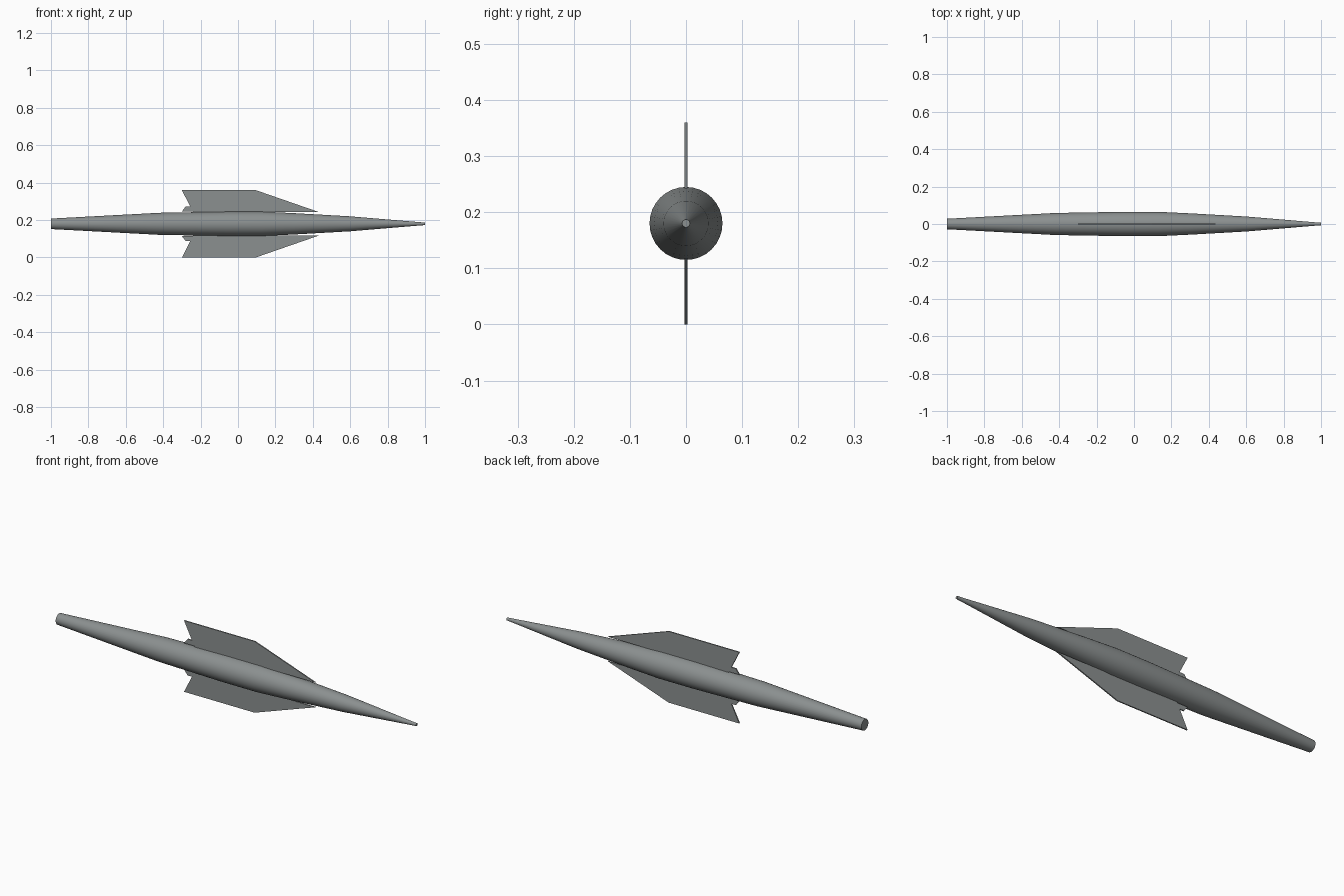
import bpy, bmesh, math

if "Cube" in bpy.data.objects:
    bpy.data.objects.remove(bpy.data.objects["Cube"])

CZ = 0.18  # height of the long axis

grey = bpy.data.materials.new("steel grey")
grey.diffuse_color = (0.26, 0.28, 0.28, 1)
grey.use_nodes = True
grey.node_tree.nodes["Principled BSDF"].inputs["Base Color"].default_value = grey.diffuse_color


def finish(name, bm):
    bmesh.ops.recalc_face_normals(bm, faces=bm.faces)
    mesh = bpy.data.meshes.new(name)
    bm.to_mesh(mesh)
    bm.free()
    mesh.materials.append(grey)
    obj = bpy.data.objects.new(name, mesh)
    bpy.context.collection.objects.link(obj)
    return obj


def lathe(name, profile, sides=32):
    """Closed body of rings (x, radius) around the long axis."""
    bm = bmesh.new()
    rings = []
    for x, r in profile:
        rings.append([bm.verts.new((x, r * math.cos(2 * math.pi * i / sides),
                                    CZ + r * math.sin(2 * math.pi * i / sides)))
                      for i in range(sides)])
    for a, b in zip(rings, rings[1:]):
        for i in range(sides):
            j = (i + 1) % sides
            bm.faces.new((a[i], a[j], b[j], b[i]))
    bm.faces.new(rings[0])
    bm.faces.new(rings[-1])
    return finish(name, bm)


def plate(name, outline, side, thickness=0.006):
    """Flat plate in the xz plane; heights are measured from the axis."""
    bm = bmesh.new()
    face = bm.faces.new([bm.verts.new((x, -thickness / 2, CZ + side * h))
                         for x, h in outline])
    new = bmesh.ops.extrude_face_region(bm, geom=[face])["geom"]
    bmesh.ops.translate(bm, vec=(0, thickness, 0),
                        verts=[v for v in new if isinstance(v, bmesh.types.BMVert)])
    return finish(name, bm)


# Slender body, blunt at the tail and fine at the nose
body = lathe("body", [(-1, 0.028), (-0.42, 0.059), (-0.06, 0.065), (0.13, 0.065),
                      (0.3, 0.057), (0.6, 0.04), (0.97, 0.009), (1, 0.007)])
bpy.context.view_layer.objects.active = body
body.select_set(True)
bpy.ops.object.shade_smooth_by_angle(angle=math.radians(30))

# Upper and lower fins, each with a small lug behind its root
fin = [(-0.3, 0.18), (0.095, 0.18), (0.435, 0.062), (-0.24, 0.062)]
lug = [(-0.3, 0.066), (-0.28, 0.092), (-0.255, 0.092), (-0.24, 0.066)]
for label, side in (("upper", 1), ("lower", -1)):
    plate(label + "_fin", fin, side)
    plate(label + "_lug", lug, side)
